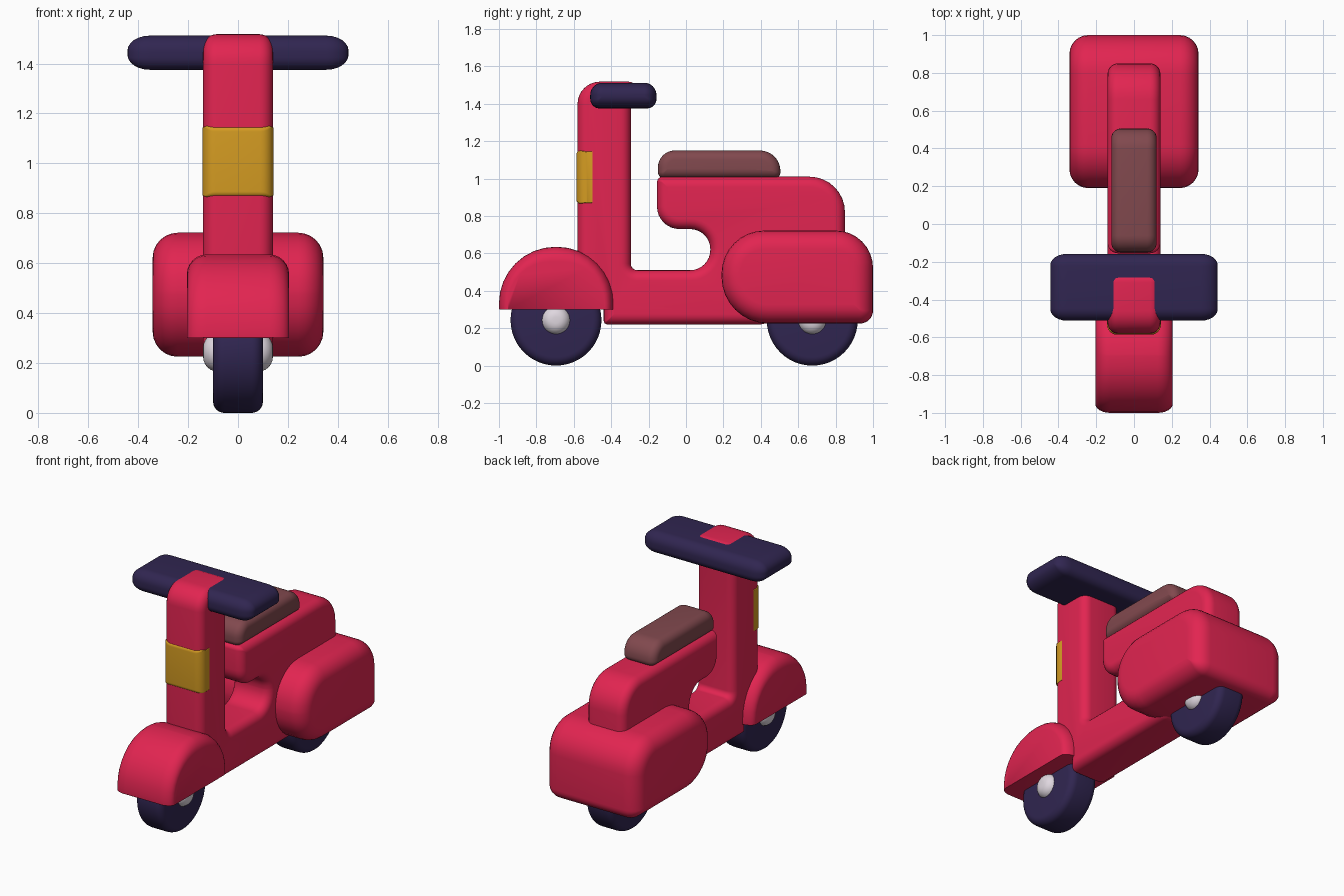
import bpy, bmesh, math
from mathutils import Vector, Matrix

if "Cube" in bpy.data.objects:
    bpy.data.objects.remove(bpy.data.objects["Cube"])


def material(name, rgb):
    m = bpy.data.materials.new(name)
    m.diffuse_color = (*rgb, 1)
    m.use_nodes = True
    m.node_tree.nodes["Principled BSDF"].inputs["Base Color"].default_value = m.diffuse_color
    return m


RED = material("scooter red", (0.76, 0.018, 0.082))
NAVY = material("dark navy", (0.03, 0.019, 0.082))
YELLOW = material("lamp yellow", (0.66, 0.33, 0.016))
BROWN = material("seat brown", (0.22, 0.066, 0.076))
SILVER = material("hub silver", (0.74, 0.68, 0.74))


def finish(name, bm, mat, angle=40):
    bmesh.ops.recalc_face_normals(bm, faces=bm.faces)
    for f in bm.faces:
        f.smooth = True
    me = bpy.data.meshes.new(name)
    bm.to_mesh(me)
    bm.free()
    me.materials.append(mat)
    me.set_sharp_from_angle(angle=math.radians(angle))
    ob = bpy.data.objects.new(name, me)
    bpy.context.collection.objects.link(ob)
    return ob


def rounded_loop(corners, d, weights, seg=8):
    """Counter-clockwise polygon of (y, z, radius), inset by d, with filleted corners."""
    n = len(corners)
    p = [Vector(c[:2]) for c in corners]
    out = []
    for i in range(n):
        e0 = (p[i] - p[i - 1]).normalized()
        e1 = (p[(i + 1) % n] - p[i]).normalized()
        n0, n1 = Vector((-e0.y, e0.x)), Vector((-e1.y, e1.x))
        d0, d1 = d * weights[i - 1], d * weights[i]
        cross = e0.x * e1.y - e0.y * e1.x
        # inset corner: where the two moved edges meet
        a, b = p[i] + n0 * d0, p[i] + n1 * d1
        w = b - a
        q = a + e0 * ((w.x * e1.y - w.y * e1.x) / cross)
        s = 1 if cross > 0 else -1
        r = max(corners[i][2] - s * d, 0.002)
        turn = s * math.acos(max(-1, min(1, e0.dot(e1))))
        t = r * math.tan(abs(turn) / 2)
        centre = q - e0 * t + n0 * r * s
        arm = -n0 * r * s
        for k in range(seg + 1):
            ang = turn * k / seg
            c, sn = math.cos(ang), math.sin(ang)
            out.append(centre + Vector((arm.x * c - arm.y * sn, arm.x * sn + arm.y * c)))
    return out


def soft_prism(name, corners, half, bx, bd, mat, weights=None, steps=6):
    """Side profile extruded across x, with rounded side edges."""
    weights = weights or [1] * len(corners)
    side = [(half - bx + bx * math.sin(a), bd * (1 - math.cos(a)))
            for a in (math.pi / 2 * k / steps for k in range(steps + 1))]
    rings = [(-x, d) for x, d in reversed(side)] + side
    bm = bmesh.new()
    loops = [[bm.verts.new((x, v.x, v.y)) for v in rounded_loop(corners, d, weights)]
             for x, d in rings]
    for a, b in zip(loops, loops[1:]):
        for i in range(len(a)):
            j = (i + 1) % len(a)
            bm.faces.new((a[i], a[j], b[j], b[i]))
    bm.faces.new(loops[0])
    bm.faces.new(loops[-1])
    return finish(name, bm, mat)


def soft_disc(name, y, z, prof, mat, seg=48):
    """Half profile of (x, radius) points mirrored and revolved about the axle."""
    pts = [(-x, r) for x, r in prof] + [(x, r) for x, r in reversed(prof)]
    bm = bmesh.new()
    vs = [bm.verts.new((x, 0, r)) for x, r in pts]
    es = [bm.edges.new(e) for e in zip(vs, vs[1:])]
    bmesh.ops.spin(bm, geom=vs + es, axis=(1, 0, 0), cent=(0, 0, 0),
                   angle=2 * math.pi, steps=seg)
    bmesh.ops.remove_doubles(bm, verts=bm.verts, dist=1e-4)
    bmesh.ops.translate(bm, verts=bm.verts, vec=(0, y, z))
    return finish(name, bm, mat)


def edge_round(half, radius, b, steps=6):
    return [(half, 0)] + [(half - b + b * math.cos(a), radius - b + b * math.sin(a))
                          for a in (math.pi / 2 * k / steps for k in range(steps + 1))]


# steering column, floor and under-seat body in one profile
soft_prism("body", [
    (-0.58, 0.33, 0.01), (-0.44, 0.33, 0.01), (-0.44, 0.22, 0.02), (0.42, 0.22, 0.1),
    (0.85, 0.5, 0.02), (0.85, 1.01, 0.19), (-0.155, 1.01, 0.03), (-0.155, 0.73, 0.12),
    (0.13, 0.73, 0.108), (0.13, 0.51, 0.108), (-0.295, 0.51, 0.035),
    (-0.295, 1.38, 0.01), (-0.25, 1.41, 0.01), (-0.25, 1.518, 0.06), (-0.58, 1.518, 0.12),
], 0.14, 0.055, 0.055, RED)

# rear cowl over the back wheel
soft_prism("rear_cowl", [(0.19, 0.225, 0.25), (1.0, 0.225, 0.07),
                         (1.0, 0.722, 0.2), (0.19, 0.722, 0.23)],
           0.342, 0.1, 0.1, RED)

# front fender, flat underneath
soft_prism("front_fender", [(-1.0, 0.3, 0.005), (-0.388, 0.3, 0.005),
                            (-0.388, 0.635, 0.302), (-1.0, 0.635, 0.302)],
           0.205, 0.08, 0.08, RED, weights=[0, 0.6, 1, 0.6])

# handlebar, seat and headlight
soft_prism("handlebar", [(-0.512, 1.375, 0.05), (-0.158, 1.375, 0.05),
                         (-0.158, 1.512, 0.065), (-0.512, 1.512, 0.065)],
           0.443, 0.09, 0.06, NAVY)
soft_prism("seat", [(-0.15, 1.0, 0.035), (0.505, 1.0, 0.035),
                    (0.505, 1.15, 0.11), (-0.15, 1.15, 0.09)],
           0.12, 0.05, 0.05, BROWN)
soft_prism("headlight", [(-0.586, 0.863, 0.025), (-0.5, 0.863, 0.04),
                         (-0.5, 1.152, 0.04), (-0.586, 1.152, 0.025)],
           0.143, 0.053, 0.055, YELLOW, weights=[0.2, 0, 0.2, 1])

# wheels with domed hubs
for label, y in (("front", -0.695), ("rear", 0.675)):
    soft_disc(label + "_wheel", y, 0.243, edge_round(0.1, 0.243, 0.045), NAVY)
    soft_disc(label + "_hub", y, 0.243, edge_round(0.14, 0.078, 0.06), SILVER, 32)
